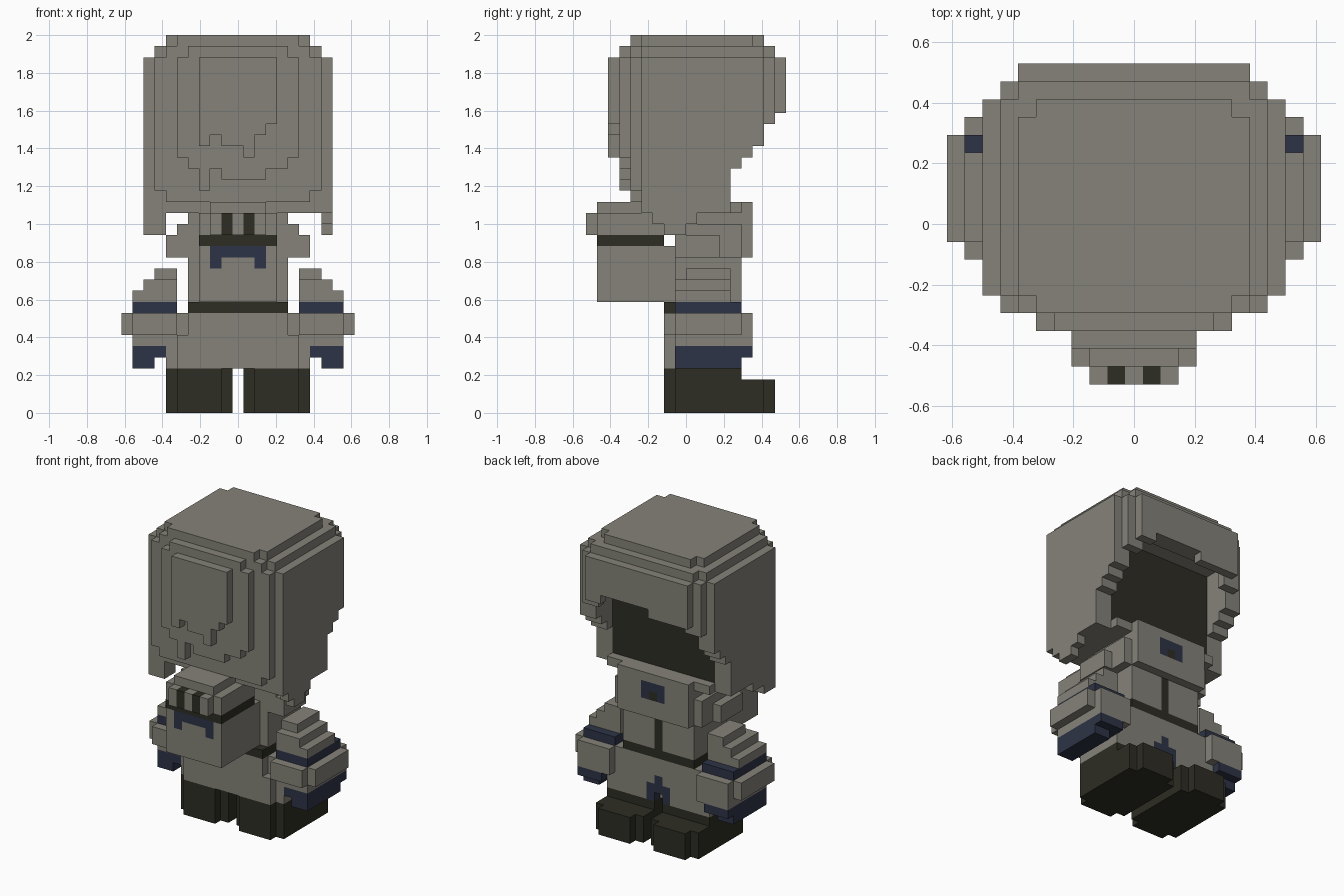
import bpy, bmesh

cube = bpy.data.objects.get("Cube")
if cube:
    bpy.data.objects.remove(cube, do_unlink=True)

U = 2 / 34  # block size


def make_material(name, rgb):
    m = bpy.data.materials.new(name)
    m.use_nodes = True
    m.diffuse_color = (*rgb, 1)
    m.node_tree.nodes["Principled BSDF"].inputs["Base Color"].default_value = (*rgb, 1)
    return m


MATS = [make_material("grey cloth", (0.234, 0.223, 0.188)),
        make_material("dark leather", (0.027, 0.026, 0.017)),
        make_material("navy cloth", (0.027, 0.034, 0.063))]
GREY, DARK, NAVY = range(3)


class Blocks:
    """Solid made of unit blocks; only its outer skin becomes mesh."""

    def __init__(self):
        self.cells = {}

    def region(self, x, y, z):
        # x is an inclusive range of columns, or a half-width; y and z are edges
        x0, x1 = x if isinstance(x, tuple) else (-x, x)
        return [(i, j, k) for i in range(x0, x1 + 1)
                for j in range(*y) for k in range(*z)]

    def add(self, x, y, z, colour=GREY):
        for c in self.region(x, y, z):
            self.cells[c] = colour

    def cut(self, x, y, z):
        for c in self.region(x, y, z):
            self.cells.pop(c, None)

    def build(self, name, mirror=False):
        bm = bmesh.new()
        verts = {}
        for cell, colour in self.cells.items():
            for axis in range(3):
                for side in (0, 1):
                    near = list(cell)
                    near[axis] += 2 * side - 1
                    if tuple(near) in self.cells:
                        continue
                    a, b = (axis + 1) % 3, (axis + 2) % 3
                    loop = []
                    for da, db in ((0, 0), (1, 0), (1, 1), (0, 1)):
                        p = list(cell)
                        p[axis] += side
                        p[a] += da
                        p[b] += db
                        p = tuple(p)
                        if p not in verts:
                            verts[p] = bm.verts.new(((p[0] - 0.5) * U, p[1] * U, p[2] * U))
                        loop.append(verts[p])
                    f = bm.faces.new(loop if side else loop[::-1])
                    f.material_index = colour
        bmesh.ops.dissolve_limit(bm, angle_limit=0.01, verts=bm.verts[:],
                                 edges=bm.edges[:], delimit={'MATERIAL'})
        bmesh.ops.triangulate(bm, faces=[f for f in bm.faces if len(f.verts) > 4])
        mesh = bpy.data.meshes.new(name)
        bm.to_mesh(mesh)
        bm.free()
        for m in MATS:
            mesh.materials.append(m)
        obj = bpy.data.objects.new(name, mesh)
        bpy.context.collection.objects.link(obj)
        if mirror:
            obj.modifiers.new("Mirror", 'MIRROR').use_mirror_merge = False
        return obj


# Hood: rounded main block
hood = Blocks()
hood.add(8, (-4, 7), (18, 32))
hood.add(7, (-5, -4), (20, 32))
hood.add(6, (-5, -4), (19, 33))
hood.add(7, (-4, 7), (32, 33))
hood.add(7, (7, 8), (26, 32))
hood.add(6, (7, 8), (26, 33))
hood.add(6, (8, 9), (27, 32))
hood.add(6, (-4, 6), (33, 34))
hood.add(5, (-5, 7), (33, 34))

# Ragged cloth layers at the back of the hood
for x, bottom in zip(range(-5, 6), (23, 22, 20, 22, 21, 21, 21, 21, 22, 22, 23)):
    hood.add((x, x), (-6, -5), (bottom, 33 if abs(x) < 5 else 32))
for x, bottom in zip(range(-3, 4), (24, 25, 24, 24, 23, 25, 26)):
    hood.add((x, x), (-7, -6), (bottom, 32))

# Sloping sides and the opening with its uneven brim
for y, bottom in ((4, 22), (5, 23), (6, 24)):
    hood.cut(8, (y, y + 1), (18, bottom))
hood.cut(6, (4, 7), (18, 29))
hood.cut(5, (7, 8), (18, 28))
hood.cut((-1, 4), (8, 9), (18, 28))
hood.add(6, (3, 4), (19, 29), DARK)

# Hanging hood edges
hood.add((8, 8), (-3, 1), (17, 18))
hood.add((8, 8), (-2, 0), (16, 17))
hood.add((-8, -7), (-4, -2), (16, 18))
hood.add((-8, -8), (-2, 0), (17, 18))
hood.build("hood")

# Robe, belt and mantle
robe = Blocks()
robe.add(6, (-1, 5), (4, 7))
robe.add(5, (-2, 5), (4, 7))
robe.add(5, (-1, 5), (7, 8))
robe.add(4, (-2, 5), (7, 9))
robe.add(4, (-2, 5), (9, 10), DARK)
robe.add(4, (-1, 5), (10, 18))
robe.add((0, 0), (4, 5), (10, 14), DARK)
robe.add(6, (-1, 3), (14, 16))
robe.add(5, (-1, 5), (14, 17))
robe.add(4, (4, 6), (14, 18))
robe.add(6, (-1, 5), (18, 19))
robe.add(4, (4, 6), (18, 19))
# Clasp and front cloth
robe.add(1, (5, 6), (17, 18), NAVY)
robe.add(1, (5, 6), (16, 17), NAVY)
robe.add((0, 0), (5, 6), (16, 17), DARK)
robe.add((0, 0), (4, 5), (6, 7), NAVY)
robe.add(1, (4, 5), (5, 6), NAVY)
robe.cut((0, 0), (4, 5), (4, 5))
for x in (-1, 1):
    robe.add((x, x), (4, 5), (4, 5), NAVY)
robe.build("robe")

# Backpack with flap, bedroll and buckle
pack = Blocks()
pack.add(3, (-8, -1), (10, 15))
pack.add(3, (-8, -2), (15, 16), DARK)
pack.add(3, (-8, -2), (16, 18))
pack.add(2, (-8, -2), (18, 19))
pack.add(2, (-9, -8), (16, 18))
for x in (-1, 1):
    pack.add((x, x), (-9, -8), (16, 18), DARK)
pack.add(2, (-8, -7), (14, 15), NAVY)
for x in (-2, 2):
    pack.add((x, x), (-8, -7), (13, 14), NAVY)
pack.build("backpack")

# Arms
arm = Blocks()
arm.add((6, 7), (0, 4), (12, 13))
arm.add((6, 8), (-1, 4), (11, 12))
arm.add((6, 9), (-1, 4), (10, 11))
arm.add((6, 9), (-1, 5), (9, 10), NAVY)
arm.add((6, 9), (-2, 6), (7, 9))
arm.add((5, 10), (-1, 5), (7, 9))
arm.add((6, 9), (-1, 6), (6, 7))
arm.add((7, 9), (-1, 6), (5, 6), NAVY)
arm.add((8, 9), (-1, 5), (4, 5), NAVY)
arm.build("arms", mirror=True)

# Boots
boot = Blocks()
boot.add((1, 6), (-1, 5), (0, 4), DARK)
boot.add((2, 5), (-2, 5), (0, 4), DARK)
boot.add((1, 6), (5, 7), (0, 3), DARK)
boot.add((2, 5), (7, 8), (0, 3), DARK)
boot.build("boots", mirror=True)
